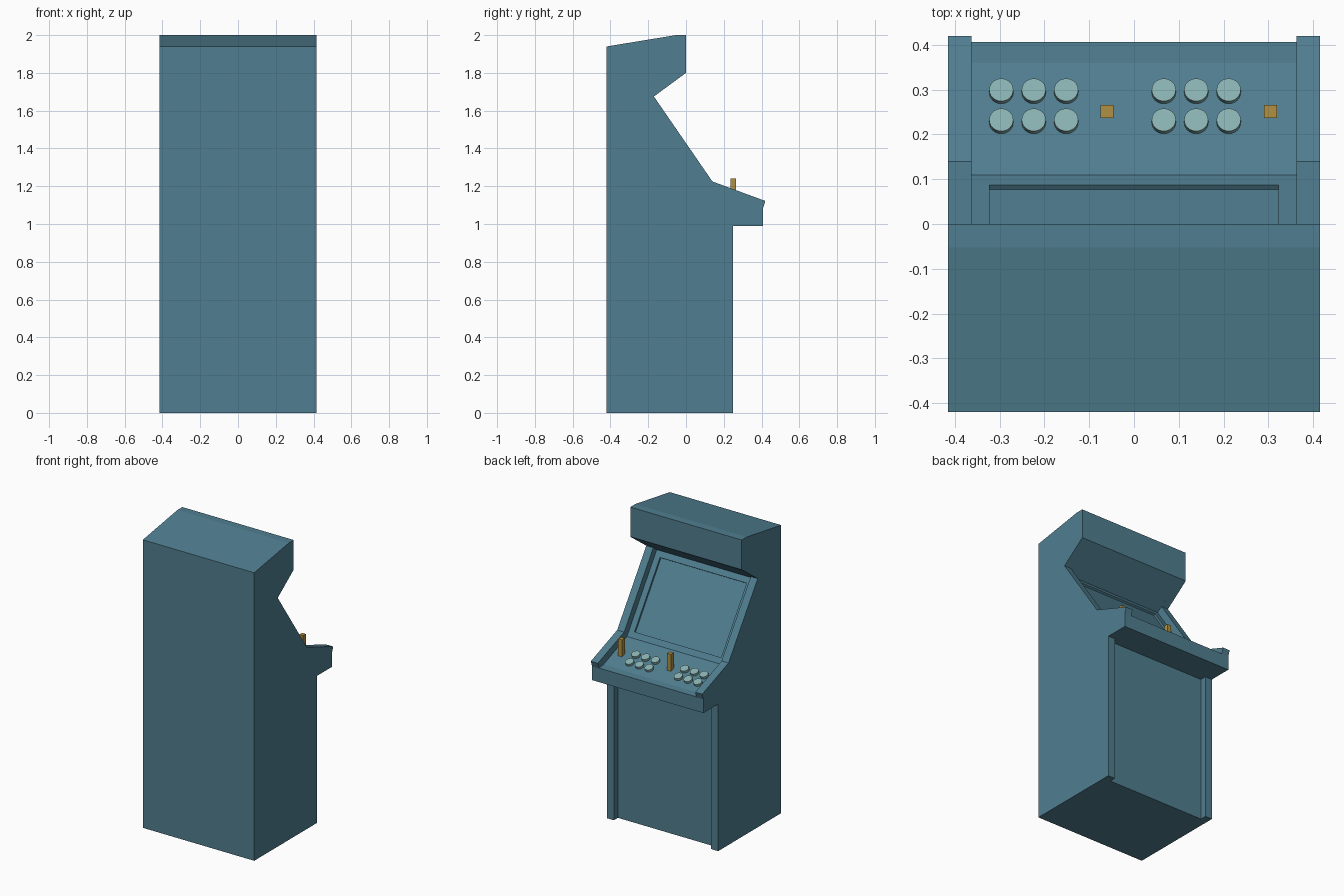
import bpy, bmesh, math
from mathutils import Vector, Matrix

if "Cube" in bpy.data.objects:
    bpy.data.objects.remove(bpy.data.objects["Cube"])


def material(name, rgb):
    m = bpy.data.materials.new(name)
    m.diffuse_color = (*rgb, 1)
    m.use_nodes = True
    m.node_tree.nodes["Principled BSDF"].inputs["Base Color"].default_value = m.diffuse_color
    return m


BLUE = material("slate_blue", (0.080, 0.208, 0.278))
PALE = material("pale_teal", (0.250, 0.440, 0.435))
GOLD = material("gold", (0.440, 0.285, 0.055))


def finish(bm, name, mat):
    bmesh.ops.recalc_face_normals(bm, faces=bm.faces)
    me = bpy.data.meshes.new(name)
    bm.to_mesh(me)
    bm.free()
    me.materials.append(mat)
    ob = bpy.data.objects.new(name, me)
    bpy.context.collection.objects.link(ob)
    return ob


def extrude_profile(points, x0, x1):
    """Closed y-z profile swept from x0 to x1."""
    bm = bmesh.new()
    face = bm.faces.new([bm.verts.new((x0, y, z)) for y, z in points])
    out = bmesh.ops.extrude_face_region(bm, geom=[face])
    moved = [v for v in out["geom"] if isinstance(v, bmesh.types.BMVert)]
    bmesh.ops.translate(bm, verts=moved, vec=(x1 - x0, 0, 0))
    bmesh.ops.recalc_face_normals(bm, faces=bm.faces)
    return bm


W, IN = 0.415, 0.363          # outer and inner half widths
back_top = [(-0.42, 0), (-0.42, 1.94), (-0.053, 2.0), (0, 2.0), (0, 1.80)]

# Side panels
side = back_top + [(-0.17, 1.675), (0.14, 1.225), (0.42, 1.122),
                   (0.407, 1.082), (0.407, 0.99), (0.25, 0.99), (0.25, 0)]
for name, s in (("left_side_panel", -1), ("right_side_panel", 1)):
    finish(extrude_profile(side, s * IN, s * W), name, BLUE)

# Cabinet core, set back between the side panels at screen, console and front
core = back_top + [(-0.207, 1.648), (0.11, 1.184), (0.36, 1.09),
                   (0.407, 1.085), (0.407, 0.99), (0.207, 0.99), (0.207, 0)]
bm = extrude_profile(core, -IN, IN)

# Screen: inset in the sloping bezel and pushed back
bm.normal_update()
slope = Vector((0, 0.826, 0.564))
bezel = max(bm.faces, key=lambda f: f.normal.dot(slope))
normal = bezel.normal.copy()
bmesh.ops.inset_individual(bm, faces=[bezel], thickness=0.057)
out = bmesh.ops.extrude_face_region(bm, geom=[bezel])
bmesh.ops.translate(bm, verts=[v for v in out["geom"] if isinstance(v, bmesh.types.BMVert)],
                    vec=normal * -0.013)
if bezel.is_valid:
    bmesh.ops.delete(bm, geom=[bezel], context='FACES_ONLY')
finish(bm, "cabinet_core", BLUE)

# Buttons, two sets of six, standing square to the console slope
tilt = math.atan2(1.184 - 1.09, 0.25)
for px, player in ((-0.224, "left"), (0.139, "right")):
    bm = bmesh.new()
    for i in (-1, 0, 1):
        for y in (0.229, 0.296):
            z = 1.184 - (y - 0.11) * math.tan(tilt) + 0.006
            mat = Matrix.Translation((px + i * 0.0725, y, z)) @ Matrix.Rotation(-tilt, 4, 'X')
            bmesh.ops.create_cone(bm, cap_ends=True, segments=24, radius1=0.027,
                                  radius2=0.027, depth=0.022, matrix=mat)
    ob = finish(bm, player + "_buttons", PALE)
    bpy.context.view_layer.objects.active = ob
    ob.select_set(True)
    bpy.ops.object.shade_smooth_by_angle(angle=math.radians(35))
    ob.select_set(False)

# Joysticks
for x, player in ((-0.06, "left"), (0.305, "right")):
    bm = bmesh.new()
    bmesh.ops.create_cube(bm, size=1, matrix=Matrix.Translation((x, 0.251, 1.175))
                          @ Matrix.Diagonal((0.029, 0.029, 0.13, 1)))
    finish(bm, player + "_joystick", GOLD)
